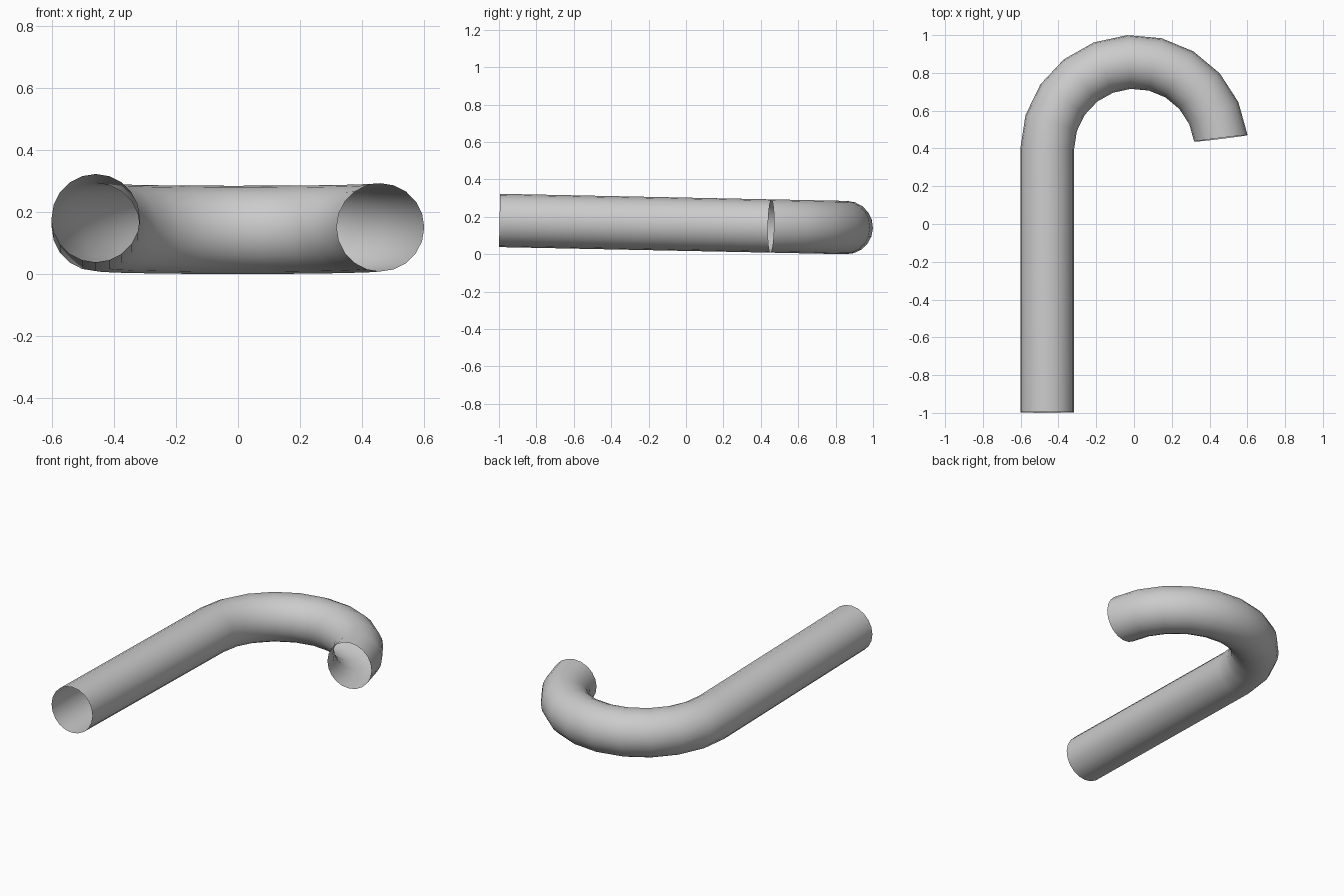
import bpy, bmesh, math
from mathutils import Matrix, Vector

if "Cube" in bpy.data.objects:
    bpy.data.objects.remove(bpy.data.objects["Cube"])

TUBE_R = 0.1425          # tube radius
BEND_R = 0.4615          # centre-line radius of the hook
BEND_C = Vector((0.002, 0.397, 0))
START_Y = -0.997
TILT = -0.0205           # slight downward slope towards the hook

bm = bmesh.new()

# Open end of the straight shank
ring = Matrix.Translation((BEND_C.x - BEND_R, START_Y, 0)) @ Matrix.Rotation(math.pi / 2, 4, 'X')
bmesh.ops.create_circle(bm, segments=20, radius=TUBE_R, matrix=ring)

# Straight shank
geom = bmesh.ops.extrude_edge_only(bm, edges=bm.edges[:])["geom"]
verts = [g for g in geom if isinstance(g, bmesh.types.BMVert)]
bmesh.ops.translate(bm, verts=verts, vec=(0, BEND_C.y - START_Y, 0))
end = [e for e in bm.edges if all(v in verts for v in e.verts)]

# Hooked bend, open at its tip
bmesh.ops.spin(bm, geom=verts + end, cent=BEND_C, axis=(0, 0, 1),
               angle=-math.radians(173), steps=10, use_duplicate=False)
bmesh.ops.remove_doubles(bm, verts=bm.verts[:], dist=1e-5)

# Tilt, then rest on the ground
bmesh.ops.rotate(bm, verts=bm.verts[:], cent=(0, 0, 0), matrix=Matrix.Rotation(TILT, 3, 'X'))
bmesh.ops.translate(bm, verts=bm.verts[:], vec=(0, 0, -min(v.co.z for v in bm.verts)))
bmesh.ops.recalc_face_normals(bm, faces=bm.faces[:])
for f in bm.faces:
    f.smooth = True

mesh = bpy.data.meshes.new("hooked_tube")
bm.to_mesh(mesh)
bm.free()
bpy.context.collection.objects.link(bpy.data.objects.new("hooked_tube", mesh))
